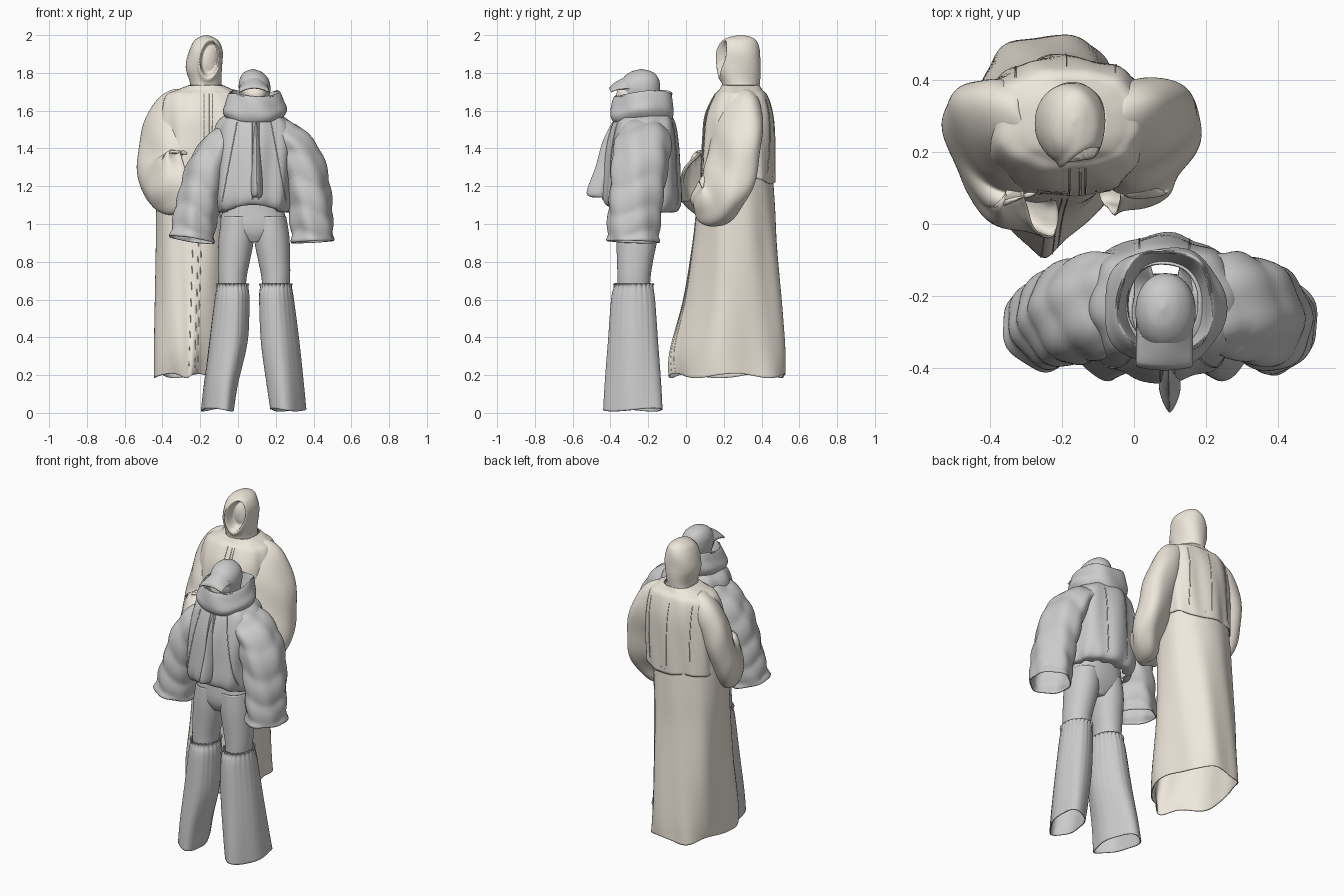
import bpy, bmesh, math
from math import sin, cos, pi, exp
from mathutils import Vector
from mathutils.bvhtree import BVHTree

if "Cube" in bpy.data.objects:
    bpy.data.objects.remove(bpy.data.objects["Cube"])

cream = bpy.data.materials.new("cream_cloth")
cream.diffuse_color = (0.86, 0.80, 0.71, 1)
cream.use_nodes = True
cream.node_tree.nodes["Principled BSDF"].inputs["Base Color"].default_value = cream.diffuse_color
trees = {}


def spline(rings, steps=8):
    """Catmull-Rom through rings of (x, y, z, r1, r2)."""
    P = [rings[0]] + list(rings) + [rings[-1]]
    out = []
    for i in range(1, len(P) - 2):
        for k in range(steps):
            t = k / steps
            out.append([0.5 * (2 * b + (c - a) * t + (2 * a - 5 * b + 4 * c - d) * t * t
                               + (3 * b - a - 3 * c + d) * t ** 3)
                        for a, b, c, d in zip(P[i - 1], P[i], P[i + 1], P[i + 2])])
    return out + [list(rings[-1])]


def loft(name, rings, ref=None, p=2.3, folds=None, warp=None, mat=None,
         n=72, cap=False, thick=0.006):
    """Cloth tube through rings; ref sets the first radius axis of a bent tube."""
    S = spline(rings)
    bm = bmesh.new()
    rows = []
    for i, (x, y, z, r1, r2) in enumerate(S):
        s = i / (len(S) - 1)
        u, v = Vector((1, 0, 0)), Vector((0, 1, 0))
        if ref:
            t = Vector(S[min(i + 1, len(S) - 1)][:3]) - Vector(S[max(i - 1, 0)][:3])
            t.normalize()
            u = Vector(ref) - t * Vector(ref).dot(t)
            u.normalize()
            v = t.cross(u)
        row = []
        for j in range(n):
            a = 2 * pi * j / n
            d = folds(a, s) if folds else 0
            ca, sa = cos(a), sin(a)
            ex = math.copysign(abs(ca) ** (2 / p), ca) * (max(r1, .003) + d)
            ey = math.copysign(abs(sa) ** (2 / p), sa) * (max(r2, .003) + d)
            co = Vector((x, y, z)) + u * ex + v * ey
            row.append(bm.verts.new(warp(co, a, s) if warp else co))
        rows.append(row)
    for A, B in zip(rows, rows[1:]):
        for j in range(n):
            bm.faces.new((A[j], A[(j + 1) % n], B[(j + 1) % n], B[j]))
    if cap:
        bm.faces.new(rows[-1])
    bmesh.ops.recalc_face_normals(bm, faces=bm.faces)
    for f in bm.faces:
        f.smooth = True
    trees[name] = BVHTree.FromBMesh(bm)
    me = bpy.data.meshes.new(name)
    bm.to_mesh(me)
    bm.free()
    ob = bpy.data.objects.new(name, me)
    bpy.context.collection.objects.link(ob)
    if thick:
        ob.modifiers.new("cloth", 'SOLIDIFY').thickness = thick
    if mat:
        me.materials.append(mat)
    return ob


def seam(name, target, pts, direction, mat=None, r=0.003):
    """Thin piped seam laid on a garment by casting points along a direction."""
    d = Vector(direction).normalized()
    hits = []
    for a, b in zip(pts, pts[1:]):
        for k in range(17):
            q = Vector(a).lerp(Vector(b), k / 16)
            h = trees[target].ray_cast(q - d * 2, d)[0]
            if h:
                hits.append(h)
    if len(hits) < 2:
        return
    cu = bpy.data.curves.new(name, 'CURVE')
    cu.dimensions = '3D'
    cu.bevel_depth = r
    cu.bevel_resolution = 1
    sp = cu.splines.new('POLY')
    sp.points.add(len(hits) - 1)
    for pt, h in zip(sp.points, hits):
        pt.co = (*h, 1)
    if mat:
        cu.materials.append(mat)
    bpy.context.collection.objects.link(bpy.data.objects.new(name, cu))


def front(a):
    return max(0, -sin(a))


# ---- long coat figure ----
def face_hole(co, a, s):
    d = math.hypot((co.x + .150 + (1.87 - co.z) * .1) / .048, (co.z - 1.875) / .09)
    if co.y < .28:
        k = min(1, max(0, (1.08 - d) / .25))
        co.y += .065 * k * k * (3 - 2 * k) - .010 * exp(-((d - 1.2) / .15) ** 2)
    return co


loft("coat_hood", [(-.17, .29, 1.68, .10, .10), (-.172, .288, 1.74, .083, .10), (-.178, .28, 1.83, .096, .115),
                   (-.172, .28, 1.91, .090, .113), (-.168, .285, 1.965, .068, .09),
                   (-.168, .29, 1.99, .035, .055), (-.168, .29, 2.0, .004, .006)],
     p=2.1, warp=face_hole, mat=cream, n=120, cap=True, thick=0,
     folds=lambda a, s: .004 * sin(3 * a + 14 * s) * (1 - s))


def yoke_hem(co, a, s):
    co.z += .03 * sin(4 * a) * max(0, s - .7) - .05 * sin(a) * max(0, s - .6)
    return co


loft("coat_bodice", [(-.17, .29, 1.735, .09, .10), (-.175, .29, 1.71, .15, .115), (-.185, .29, 1.675, .205, .145),
                     (-.185, .28, 1.57, .225, .18), (-.19, .275, 1.42, .23, .19), (-.20, .27, 1.24, .225, .195)],
     p=2.4, warp=yoke_hem, mat=cream,
     folds=lambda a, s: s * (.006 * sin(7 * a + 3 * s) + .004 * sin(12 * a - 6 * s)))


def skirt_warp(co, a, s):
    co.x += (-.27 - co.x) * .72 * front(a) ** 2 * s     # front edge gathers to a point
    co.y += .012 * max(0, sin(a)) * s
    co.z += s ** 6 * (.012 * sin(5 * a + 1) + .006)
    return co


loft("coat_skirt", [(-.21, .27, 1.34, .205, .18), (-.22, .26, 1.1, .212, .205), (-.225, .255, .9, .212, .22),
                    (-.232, .245, .6, .212, .255), (-.236, .22, .33, .212, .298), (-.236, .217, .19, .212, .302)],
     p=2.3, warp=skirt_warp, mat=cream, n=96,
     folds=lambda a, s: (.3 + s) * (.006 * sin(5 * a + 3 * s) + .003 * sin(9 * a - 5 * s)))


def soft(a, s):
    return (.006 * sin(26 * s + 1.5 * sin(2 * a)) + .004 * sin(5 * a + 9 * s)) * (.2 + s)


loft("coat_left_sleeve", [(-.26, .30, 1.64, .08, .10), (-.335, .28, 1.575, .095, .15), (-.38, .25, 1.44, .095, .17),
                          (-.395, .20, 1.30, .09, .175), (-.38, .115, 1.23, .085, .17),
                          (-.33, .06, 1.225, .075, .16), (-.26, .05, 1.25, .07, .145)],
     ref=(-1, -1, 0), p=2.1, folds=soft, mat=cream)
loft("coat_right_sleeve", [(-.11, .30, 1.64, .08, .10), (-.035, .28, 1.575, .095, .15), (.02, .265, 1.43, .10, .165),
                           (.05, .23, 1.26, .095, .165), (.05, .17, 1.14, .088, .15),
                           (.01, .12, 1.12, .075, .12), (-.07, .095, 1.14, .065, .10)],
     ref=(1, -1, 0), p=2.1, folds=soft, mat=cream)
for i, x in enumerate((-.18, -.15, -.135)):
    seam(f"coat_placket_{i}", "coat_bodice", [(x, 0, 1.69), (x, 0, 1.25)], (0, 1, 0), cream, .003)
    seam(f"coat_front_edge_{i}", "coat_skirt", [(x - .05, 0, 1.2), (x - .08, 0, .22)], (0, 1, 0), cream, .002)
for i, x in enumerate((-.33, -.19, -.05)):
    seam(f"coat_back_seam_{i}", "coat_bodice", [(x, 0, 1.66), (x, 0, 1.27)], (0, -1, 0), cream)

# ---- jacket figure: trousers ----
loft("trouser_hips", [(.08, -.25, 1.18, .14, .11), (.08, -.25, 1.08, .160, .112), (.083, -.255, 1.0, .176, .110),
                      (.085, -.26, .95, .15, .098), (.085, -.262, .905, .05, .075)], cap=True)
for side, m in (("left", -1), ("right", 1)):
    X = lambda d: .085 + m * d
    loft(f"{side}_trouser_leg", [(X(.085), -.258, 1.04, .085, .107), (X(.093), -.26, .93, .094, .109),
                                 (X(.107), -.27, .8, .084, .095), (X(.115), -.275, .72, .076, .088),
                                 (X(.115), -.277, .64, .07, .085)], p=2.1)
    dx, rx = (-.012, .074) if m < 0 else (0, .083)
    # flares toe outwards at the back through a slight shear
    loft(f"{side}_flare", [(X(.115), -.277, .685, .080, .100), (X(.115), -.278, .665, .077, .097),
                           (X(.118), -.28, .60, .085, .110), (X(.137), -.28, .38, .094, .126),
                           (X(.165) + dx, -.28, .15, .006 + rx, .143), (X(.183) + dx, -.28, .008, rx, .15)],
         p=2.0, n=120,
         folds=lambda a, s: .006 * sin(22 * a) * exp(-5 * s) + .004 * sin(5 * a + 2) * s,
         warp=lambda co, a, s: co + Vector((m * .2 * s * (co.y + .28), 0, .008 * s ** 4 * (1 + sin(2 * a)))))


# ---- jacket body and sleeves ----
def puff(a, s):
    return .007 * sin(8 * a + 3 * s) * sin(pi * s) + .009 * sin(13 * a + 1) * s ** 4


def hem_lift(co, a, s):
    co.z += .05 * front(a) ** 4 * max(0, s - .6) / .4
    return co


loft("jacket_body", [(.08, -.22, 1.60, .10, .11), (.08, -.22, 1.575, .15, .14), (.085, -.222, 1.52, .20, .165),
                     (.085, -.23, 1.40, .212, .188), (.08, -.235, 1.25, .212, .20), (.08, -.235, 1.13, .212, .205),
                     (.08, -.235, 1.07, .195, .185), (.08, -.24, 1.06, .165, .14)],
     p=2.3, folds=puff, warp=hem_lift, n=96)


def quilt(a, s):
    return (.009 * abs(sin(17 * s + .8 * sin(2 * a))) - .004 + .004 * sin(6 * a + 8 * s)
            + .006 * exp(-((s - .97) / .03) ** 2))


loft("jacket_right_sleeve", [(.14, -.22, 1.51, .12, .06), (.25, -.222, 1.46, .14, .09), (.33, -.24, 1.34, .148, .115),
                             (.372, -.26, 1.17, .145, .115), (.388, -.275, 1.02, .138, .112),
                             (.395, -.28, .905, .13, .110)], ref=(0, 1, 0), p=1.9, folds=quilt)
loft("jacket_left_sleeve", [(.03, -.22, 1.51, .12, .06), (-.075, -.222, 1.43, .14, .09), (-.15, -.24, 1.30, .145, .113),
                            (-.195, -.255, 1.15, .14, .115), (-.228, -.27, 1.02, .13, .114),
                            (-.245, -.28, .915, .122, .117)], ref=(0, 1, 0), p=1.9, folds=quilt)
for i, x in enumerate((.075, .11)):
    seam(f"jacket_zip_{i}", "jacket_body", [(x, 0, 1.56), (x, 0, 1.13)], (0, 1, 0), None, .004)
for i, m in enumerate((-1, 1)):
    seam(f"jacket_panel_{i}", "jacket_body", [(.085 + m * .09, 0, 1.54), (.085 + m * .17, 0, 1.12)], (0, 1, 0))
    seam(f"jacket_back_panel_{i}", "jacket_body", [(.085 + m * .07, 0, 1.54), (.085 + m * .07, 0, 1.1)], (0, -1, 0))

# pointed front flap
loft("front_flap", [(.095, -.365, 1.54, .010, .025), (.097, -.39, 1.44, .022, .05), (.098, -.42, 1.30, .028, .06),
                    (.10, -.458, 1.17, .030, .068), (.10, -.455, 1.14, .020, .04)], p=1.4, cap=True, thick=0)


# fold-over collar, dipping at the front
def collar_warp(co, a, s):
    co.z -= .045 * front(a) ** 4 * sin(pi * s) - .012 * sin(3 * a + .5) * sin(pi * s)
    return co


loft("collar", [(.085, -.225, 1.53, .11, .125), (.085, -.23, 1.555, .145, .152), (.085, -.232, 1.60, .17, .165),
                (.085, -.23, 1.65, .153, .163), (.087, -.225, 1.695, .136, .155), (.087, -.225, 1.685, .126, .145),
                (.085, -.23, 1.57, .10, .118)],
     p=2.2, folds=lambda a, s: .006 * sin(5 * a + 5 * s) * sin(pi * s), warp=collar_warp)

# cap with face mask and visor
loft("cap", [(.088, -.235, 1.55, .065, .085), (.088, -.24, 1.65, .074, .095), (.088, -.245, 1.72, .084, .108),
             (.085, -.24, 1.77, .075, .095), (.08, -.235, 1.805, .045, .058), (.08, -.235, 1.82, .004, .006)],
     p=2.1, cap=True, thick=0)
loft("face_mask", [(.092, -.285, 1.60, .02, .04), (.092, -.285, 1.64, .045, .075), (.09, -.283, 1.69, .066, .085),
                   (.088, -.28, 1.73, .055, .07)], mat=cream, cap=True, thick=0)
bpy.ops.mesh.primitive_grid_add(x_subdivisions=16, y_subdivisions=8, size=1)
visor = bpy.context.object
visor.name = "cap_visor"
for v in visor.data.vertices:
    x, t = v.co.x * 2, v.co.y + .5               # t runs from tip to brow
    v.co = (.085 + .08 * x, -.408 + .13 * t + .01 * x * x * (1 + t),
            1.722 + .078 * t ** .75 - .02 * x * x - .06 * x * x * t)
visor.data.polygons.foreach_set("use_smooth", [True] * len(visor.data.polygons))
visor.modifiers.new("thickness", 'SOLIDIFY').thickness = .008
